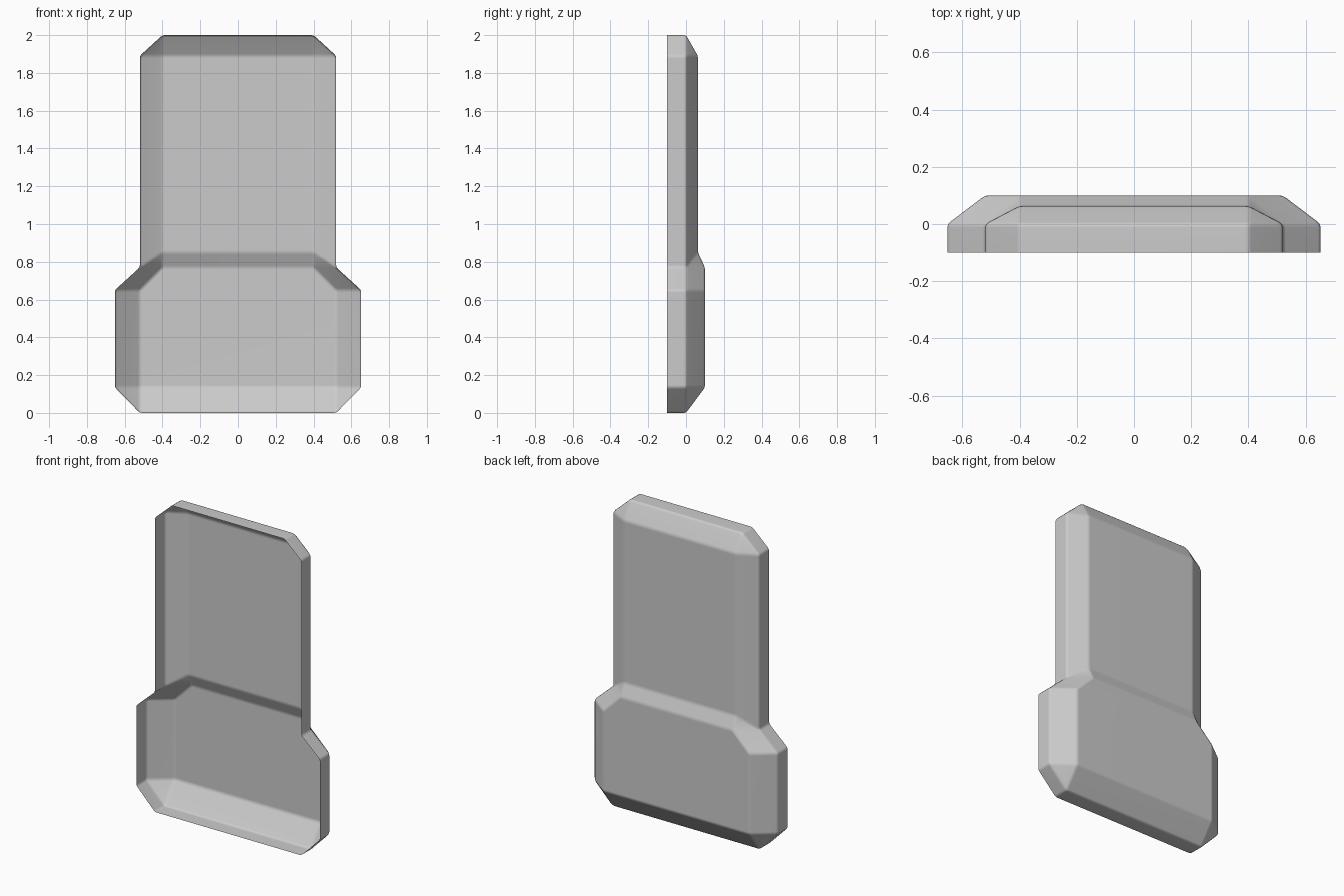
import bpy
import bmesh

if "Cube" in bpy.data.objects:
    bpy.data.objects.remove(bpy.data.objects["Cube"])

FRONT = -0.10   # open front rim
WALL = 0.0      # where the side walls end and the chamfers start
LOW = 0.10      # rear face of the wide lower block
UP = 0.063      # rear face of the narrow upper block

# Half outline (x, z), from bottom centre to top centre
outline = [(0, 0), (0.52, 0), (0.652, 0.135), (0.652, 0.65),
           (0.52, 0.77), (0.52, 1.89), (0.40, 2.0), (0, 2.0)]

bm = bmesh.new()
rim = [bm.verts.new((x, FRONT, z)) for x, z in outline]
edge = [bm.verts.new((x, WALL, z)) for x, z in outline]


def point(x, y, z):
    return bm.verts.new((x, y, z))


# Corners of the two raised rear panels
low_mid, low_corner = point(0, LOW, 0.135), point(0.52, LOW, 0.135)
low_side, low_top = point(0.52, LOW, 0.65), point(0.40, LOW, 0.77)
low_top_mid = point(0, LOW, 0.77)
up_mid, up_corner = point(0, UP, 0.85), point(0.40, UP, 0.85)
up_top, up_top_mid = point(0.40, UP, 1.89), point(0, UP, 1.89)

# Side walls
for i in range(len(outline) - 1):
    bm.faces.new((rim[i], rim[i + 1], edge[i + 1], edge[i]))

# Chamfers, rear panels and the step between them
for loop in [
    (edge[0], edge[1], low_corner, low_mid),
    (edge[1], edge[2], low_corner),
    (edge[2], edge[3], low_side, low_corner),
    (edge[3], edge[4], low_top, low_side),
    (edge[4], up_corner, low_top),
    (edge[4], edge[5], up_top, up_corner),
    (edge[5], edge[6], up_top),
    (edge[6], edge[7], up_top_mid, up_top),
    (low_mid, low_corner, low_side, low_top, low_top_mid),
    (low_top_mid, low_top, up_corner, up_mid),
    (up_mid, up_corner, up_top, up_top_mid),
]:
    bm.faces.new(loop)

# Outward normals
bmesh.ops.recalc_face_normals(bm, faces=bm.faces[:])
bm.normal_update()
if max(bm.faces, key=lambda f: f.calc_center_median().y).normal.y < 0:
    bmesh.ops.reverse_faces(bm, faces=bm.faces[:])

mesh = bpy.data.meshes.new("hollow_shell")
bm.to_mesh(mesh)
bm.free()
shell = bpy.data.objects.new("hollow_shell", mesh)
bpy.context.collection.objects.link(shell)
for poly in mesh.polygons:
    poly.use_smooth = True

# Mirror to the left side, then soften the edges
mirror = shell.modifiers.new("mirror", 'MIRROR')
mirror.use_clip = True
bevel = shell.modifiers.new("soft_edges", 'BEVEL')
bevel.width = 0.012
bevel.segments = 2
bevel.limit_method = 'ANGLE'
bevel.angle_limit = 0.3
normals = shell.modifiers.new("even_shading", 'WEIGHTED_NORMAL')
normals.keep_sharp = True

grey = bpy.data.materials.new("light_grey")
grey.diffuse_color = (0.6, 0.6, 0.6, 1)
grey.use_nodes = True
grey.node_tree.nodes["Principled BSDF"].inputs["Base Color"].default_value = grey.diffuse_color
mesh.materials.append(grey)
